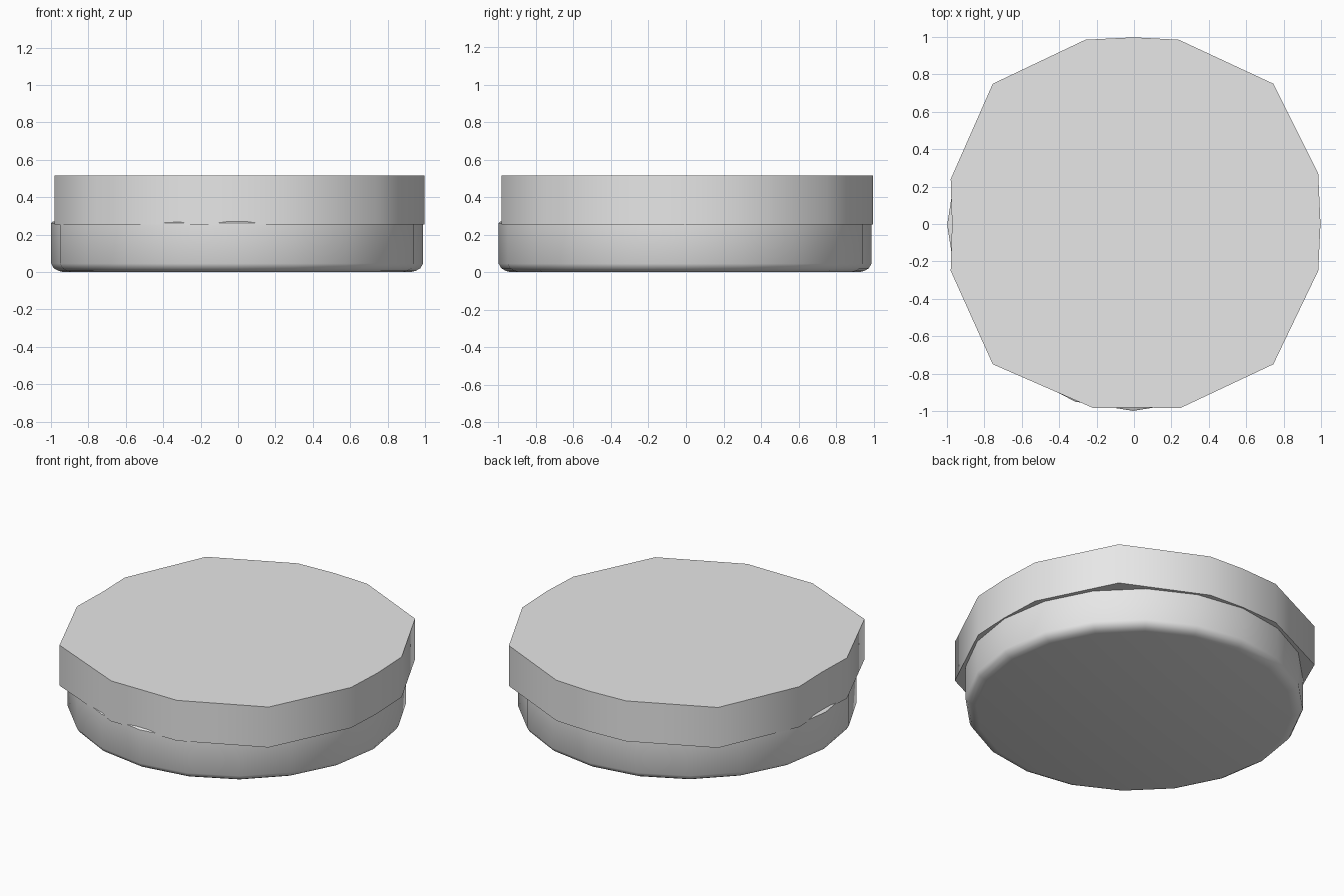
import bpy
import bmesh
from math import sin, cos, tau

cube = bpy.data.objects.get("Cube")
if cube:
    bpy.data.objects.remove(cube, do_unlink=True)

grey = bpy.data.materials.new("plain grey")
grey.use_nodes = True
grey.diffuse_color = (0.8, 0.8, 0.8, 1)
grey.node_tree.nodes["Principled BSDF"].inputs["Base Color"].default_value = (0.8, 0.8, 0.8, 1)


def build_stack(name, rings, angle):
    """Bridge stacked outlines into a closed solid with sharp edges above the angle."""
    bm = bmesh.new()
    loops = [[bm.verts.new(p) for p in ring] for ring in rings]
    count = len(loops[0])
    for low, high in zip(loops, loops[1:]):
        for i in range(count):
            j = (i + 1) % count
            bm.faces.new((low[i], low[j], high[j], high[i]))
    bm.faces.new(loops[0][::-1])
    bm.faces.new(loops[-1])
    bmesh.ops.recalc_face_normals(bm, faces=bm.faces)
    mesh = bpy.data.meshes.new(name)
    bm.to_mesh(mesh)
    bm.free()
    mesh.materials.append(grey)
    obj = bpy.data.objects.new(name, mesh)
    bpy.context.collection.objects.link(obj)
    bpy.ops.object.select_all(action='DESELECT')
    obj.select_set(True)
    bpy.context.view_layer.objects.active = obj
    bpy.ops.object.shade_smooth_by_angle(angle=angle)
    return obj


# Round base with rounded lower rim
SIDES = 20
OFFSET = -0.005
profile = [(0.93, 0.0), (0.955, 0.006), (0.98, 0.02), (0.994, 0.045),
           (0.994, 0.262), (0.985, 0.27)]


def circle(radius, z):
    return [(OFFSET + radius * cos(tau * i / SIDES),
             OFFSET + radius * sin(tau * i / SIDES), z) for i in range(SIDES)]


build_stack("rounded_base", [circle(r, z) for r, z in profile], 0.8)

# Many-sided lid, slightly uneven as if cut by hand
outline = [(0.997, 0.0), (0.985, 0.27), (0.745, 0.75), (0.24, 0.985),
           (0.0, 0.998), (-0.26, 0.985), (-0.755, 0.75), (-0.98, 0.24),
           (-0.973, 0.0), (-0.98, -0.25), (-0.755, -0.75), (-0.22, -0.983),
           (0.0, -0.982), (0.25, -0.983), (0.745, -0.75), (0.985, -0.25)]
build_stack("faceted_lid", [[(x, y, z) for x, y in outline] for z in (0.253, 0.515)], 0.8)
